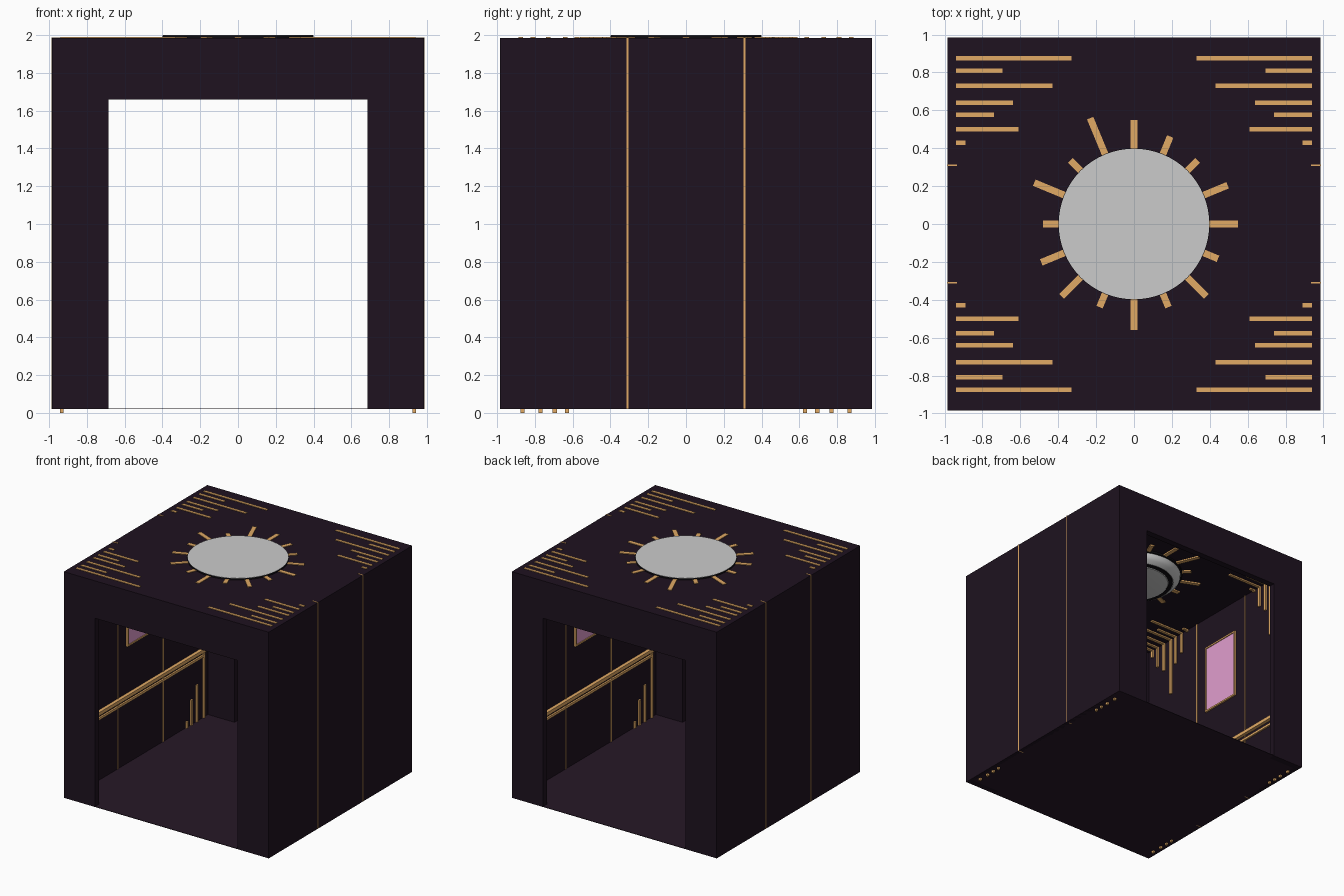
import bpy, bmesh, math
from mathutils import Matrix, Vector

if "Cube" in bpy.data.objects:
    bpy.data.objects.remove(bpy.data.objects["Cube"])


def material(name, rgb):
    m = bpy.data.materials.new(name)
    m.diffuse_color = (*rgb, 1)
    m.use_nodes = True
    m.node_tree.nodes["Principled BSDF"].inputs["Base Color"].default_value = m.diffuse_color
    return m


DARK = material("dark_plum", (0.013, 0.006, 0.014))
FLOOR = material("floor_plum", (0.02, 0.009, 0.02))
GOLD = material("gold", (0.75, 0.40, 0.13))
PINK = material("pink_glass", (0.75, 0.34, 0.62))
BLACK = material("black", (0.005, 0.004, 0.006))


def finish(bm, name, mat, mirror=None):
    bmesh.ops.recalc_face_normals(bm, faces=bm.faces)
    me = bpy.data.meshes.new(name)
    bm.to_mesh(me)
    bm.free()
    ob = bpy.data.objects.new(name, me)
    bpy.context.collection.objects.link(ob)
    if mat:
        me.materials.append(mat)
    if mirror:
        mod = ob.modifiers.new("Mirror", 'MIRROR')
        mod.use_axis = mirror
        mod.use_mirror_merge = False
    return ob


def add_box(bm, x, y, z, rot=None):
    c = Vector(((x[0] + x[1]) / 2, (y[0] + y[1]) / 2, (z[0] + z[1]) / 2))
    m = Matrix.Translation(c) @ Matrix.Diagonal((x[1] - x[0], y[1] - y[0], z[1] - z[0], 1))
    bmesh.ops.create_cube(bm, size=1, matrix=rot @ m if rot else m)


def boxes(name, mat, items, mirror=None):
    bm = bmesh.new()
    for b in items:
        add_box(bm, *b)
    return finish(bm, name, mat, mirror)


def around(y, w):
    return (y - w / 2, y + w / 2)


def lathe(name, mat, profile, steps=64):
    bm = bmesh.new()
    vs = [bm.verts.new((r, 0, z)) for r, z in profile]
    es = [bm.edges.new(p) for p in zip(vs, vs[1:])]
    bmesh.ops.spin(bm, geom=vs + es, cent=(0, 0, 0), axis=(0, 0, 1),
                   angle=2 * math.pi, steps=steps)
    bmesh.ops.remove_doubles(bm, verts=bm.verts, dist=1e-4)
    ob = finish(bm, name, mat)
    bpy.ops.object.select_all(action='DESELECT')
    bpy.context.view_layer.objects.active = ob
    ob.select_set(True)
    bpy.ops.object.shade_smooth_by_angle(angle=math.radians(30))
    return ob


OUT, INN, END = 0.985, 0.94, 0.93     # outer wall, inner wall, inner face of portals
BOT, TOP, CEIL = 0.02, 1.985, 1.94

# Shell: side walls, ceiling, thin floor
boxes("side_walls", DARK, [((INN, OUT), (-END, END), (BOT, TOP))], (True, False, False))
boxes("ceiling", DARK, [((-INN, INN), (-END, END), (CEIL, TOP))])
boxes("floor", FLOOR, [((-OUT, OUT), (-OUT, OUT), (BOT, BOT + 0.004))])

# Open portals front and back, extruded from one outline
bm = bmesh.new()
outline = [(-OUT, BOT), (-OUT, TOP), (OUT, TOP), (OUT, BOT),
           (0.685, BOT), (0.685, 1.66), (-0.685, 1.66), (-0.685, BOT)]
face = bm.faces.new([bm.verts.new((x, OUT, z)) for x, z in outline])
ext = bmesh.ops.extrude_face_region(bm, geom=[face])
bmesh.ops.translate(bm, vec=(0, END - OUT, 0),
                    verts=[v for v in ext["geom"] if isinstance(v, bmesh.types.BMVert)])
finish(bm, "portals", DARK, (False, True, False))

# Gold stripes along the ceiling that fold down the walls: y, inner x end, wall end z
STRIPES = [(0.875, 0.33, 1.87), (0.81, 0.695, 1.75), (0.73, 0.43, 1.68),
           (0.64, 0.64, 1.42), (0.577, 0.74, 1.68), (0.50, 0.61, 1.75), (0.43, 0.89, 1.92)]
items = []
for y, x0, z0 in STRIPES:
    items.append(((x0, INN), around(y, 0.024), (1.928, 1.99)))
    items.append(((0.925, INN + 0.005), around(y, 0.024), (z0, 1.935)))
boxes("ceiling_stripes", GOLD, items, (True, True, False))

# Thin gold seams running through the walls
boxes("wall_seams", GOLD, [((0.934, 0.987), around(0.31, 0.009), (BOT, 1.988))],
      (True, True, False))

# Stepped gold bars rising from the floor
boxes("wall_bars", GOLD,
      [((0.925, INN + 0.003), around(y, 0.022), (0, h))
       for y, h in ((0.865, 0.61), (0.77, 0.345), (0.695, 0.245), (0.63, 0.08))],
      (True, True, False))

# Handrail and lower line
boxes("wall_rails", GOLD,
      [((0.91, INN + 0.003), (-0.876, 0.876), (0.605, 0.635)),
       ((0.925, INN + 0.003), (-0.855, 0.855), (0.555, 0.575))], (True, False, False))

# Pink wall panels with gold frames
W, Z0, Z1, T = 0.185, 1.05, 1.65, 0.014
boxes("wall_panels", PINK, [((0.932, INN + 0.003), (-W, W), (Z0, Z1))], (True, False, False))
boxes("panel_frames", GOLD,
      [((0.925, INN + 0.003), (s * W - T / 2, s * W + T / 2), (Z0 - T / 2, Z1 + T / 2))
       for s in (-1, 1)] +
      [((0.925, INN + 0.003), (-W + T / 2, W - T / 2), around(z, T)) for z in (Z0, Z1)],
      (True, False, False))

# Sunburst rays around the lamp
RAYS = [0.55, 0.535, 0.475, 0.50, 0.55, 0.605, 0.475, 0.57,
        0.48, 0.53, 0.54, 0.475, 0.56, 0.475, 0.54, 0.48]
boxes("sun_rays", GOLD,
      [((0.36, r), (-0.018, 0.018), (1.928, 1.99), Matrix.Rotation(i * math.pi / 8, 4, 'Z'))
       for i, r in enumerate(RAYS)])

# Round ceiling lamp
lathe("lamp_collar", BLACK, [(0.36, 1.925), (0.4, 1.925), (0.4, 1.998), (0.36, 1.998)])
lathe("lamp_lid", None, [(0, 2.0), (0.398, 2.0), (0.398, 1.997)])
lathe("lamp_body", None, [(0.385, 1.93), (0.38, 1.90), (0.36, 1.875), (0.325, 1.855), (0.315, 1.86)])
lathe("lamp_ring", BLACK, [(0.32, 1.865), (0.318, 1.85), (0.285, 1.85), (0.283, 1.865)])
lathe("lamp_lens", None, [(0.29, 1.86), (0.28, 1.845), (0.2, 1.835), (0, 1.83)])
